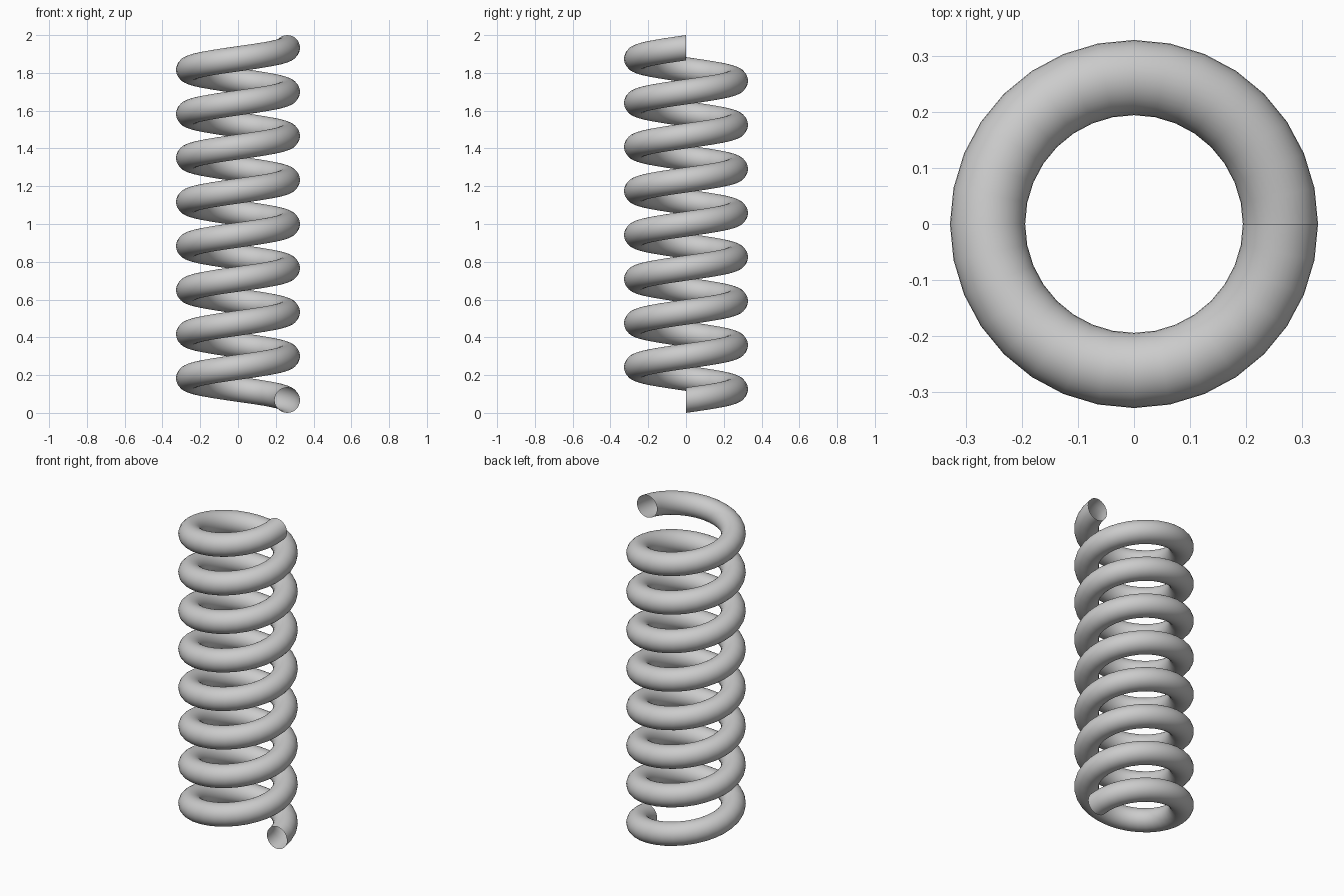
import bpy, bmesh
from math import cos, sin, tau

if "Cube" in bpy.data.objects:
    bpy.data.objects.remove(bpy.data.objects["Cube"])

COIL_R, WIRE_R = 0.261, 0.067    # coil centreline radius and wire radius
TURNS, STEPS, SIDES = 8, 32, 32  # turns, segments per turn, sides of the wire
HEIGHT = 2.0
RISE = HEIGHT - 2 * WIRE_R

bm = bmesh.new()


def ring(i):
    """Upright circular section of the wire at step i along the helix."""
    a = tau * (i % STEPS) / STEPS
    zc = WIRE_R + RISE * i / (TURNS * STEPS)
    verts = []
    for j in range(SIDES):
        b = tau * j / SIDES
        r = COIL_R + WIRE_R * cos(b)
        verts.append(bm.verts.new((r * cos(a), r * sin(a), zc + WIRE_R * sin(b))))
    return verts


# Right-handed coil of wire, open at both ends
rings = [ring(i) for i in range(TURNS * STEPS + 1)]
for lo, hi in zip(rings, rings[1:]):
    for j in range(SIDES):
        k = (j + 1) % SIDES
        f = bm.faces.new((lo[j], hi[j], hi[k], lo[k]))
        f.smooth = True
        # keep normals pointing away from the wire centre
        f.normal_update()
        mid = sum((v.co for v in lo + hi), lo[0].co * 0) / (2 * SIDES)
        if f.normal.dot(f.calc_center_median() - mid) < 0:
            f.normal_flip()

mesh = bpy.data.meshes.new("coil_spring")
bm.to_mesh(mesh)
bm.free()
bpy.context.collection.objects.link(bpy.data.objects.new("coil_spring", mesh))
